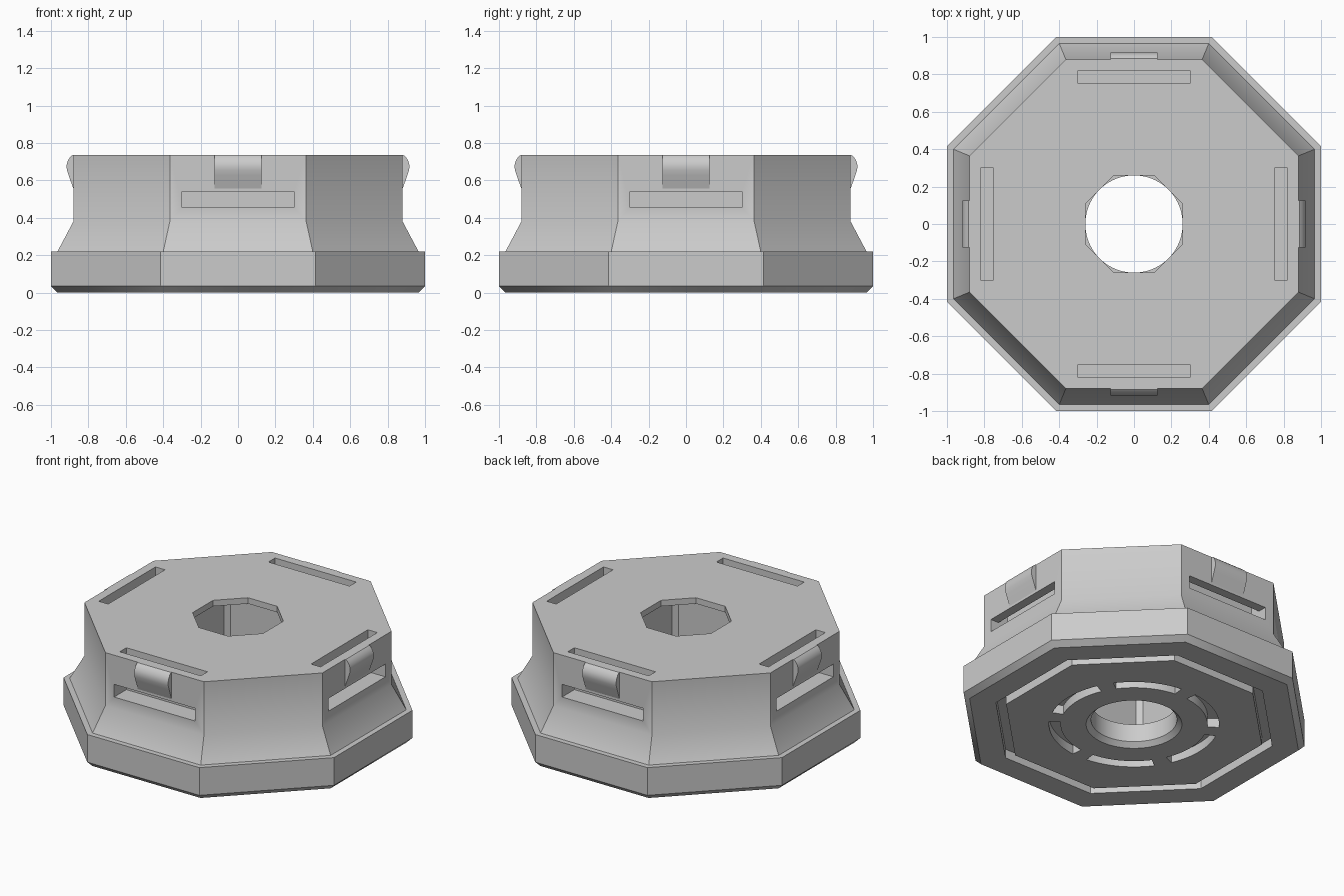
import bpy, bmesh
from math import pi, cos, sin, radians
from mathutils import Matrix

cube = bpy.data.objects.get("Cube")
if cube:
    bpy.data.objects.remove(cube, do_unlink=True)

grey = bpy.data.materials.new("light grey")
grey.use_nodes = True
grey.diffuse_color = (0.6, 0.6, 0.6, 1)
grey.node_tree.nodes["Principled BSDF"].inputs["Base Color"].default_value = (0.6, 0.6, 0.6, 1)


def loft(name, rings, loop=False, turn=0.0):
    """Skin a row of point rings; cap the ends unless the row loops."""
    bm = bmesh.new()
    rows = [[bm.verts.new(p) for p in ring] for ring in rings]
    pairs = list(zip(rows, rows[1:])) + ([(rows[-1], rows[0])] if loop else [])
    n = len(rows[0])
    for a, b in pairs:
        for i in range(n):
            j = (i + 1) % n
            bm.faces.new((a[i], a[j], b[j], b[i]))
    if not loop:
        bm.faces.new(rows[0])
        bm.faces.new(rows[-1])
    bmesh.ops.recalc_face_normals(bm, faces=bm.faces[:])
    bm.transform(Matrix.Rotation(turn, 4, 'Z'))
    mesh = bpy.data.meshes.new(name)
    bm.to_mesh(mesh)
    bm.free()
    mesh.materials.append(grey)
    obj = bpy.data.objects.new(name, mesh)
    bpy.context.collection.objects.link(obj)
    return obj


def polygon(apothem, z, sides=8):
    r = apothem / cos(pi / sides)
    return [(r * cos(2 * pi * (i + 0.5) / sides), r * sin(2 * pi * (i + 0.5) / sides), z)
            for i in range(sides)]


def extrude_x(name, section, half, turn):
    """Extrude an (outward, z) section along x on the front, then turn it."""
    return loft(name, [[(x, -d, z) for d, z in section] for x in (-half, half)], turn=turn)


def activate(obj):
    bpy.ops.object.select_all(action='DESELECT')
    obj.select_set(True)
    bpy.context.view_layer.objects.active = obj


def smooth(obj):
    activate(obj)
    bpy.ops.object.shade_smooth_by_angle(angle=radians(33))


def cut(obj, cutter):
    mod = obj.modifiers.new("cut", 'BOOLEAN')
    mod.operation = 'DIFFERENCE'
    mod.solver = 'EXACT'
    mod.object = cutter
    activate(obj)
    bpy.ops.object.modifier_apply(modifier=mod.name)
    bpy.data.objects.remove(cutter, do_unlink=True)


# Octagonal body with a chamfered foot and flared skirt
profile = [(0.965, 0), (1, 0.035), (1, 0.22), (0.965, 0.22), (0.88, 0.38), (0.88, 0.735)]
body = loft("body", [polygon(a, z) for a, z in profile])

# Centre opening: octagonal lip, square chamber, round bore with chamfer
cut(body, loft("lip_cutter", [polygon(0.26, z) for z in (0.66, 0.8)]))
s, c = 0.28, 0.25
square = [(s, -c), (s, c), (c, s), (-c, s), (-s, c), (-s, -c), (-c, -s), (c, -s)]
cut(body, loft("chamber_cutter", [[(x, y, z) for x, y in square] for z in (0.15, 0.695)]))
bore = [(0.31, -0.02), (0.26, 0.03), (0.26, 0.2)]
cut(body, loft("bore_cutter", [polygon(r, z, 64) for r, z in bore]))

# Octagonal groove under the foot
groove = [(0.75, -0.05), (0.75, 0.06), (0.81, 0.06), (0.81, -0.05)]
cut(body, loft("groove_cutter", [polygon(a, z) for a, z in groove], loop=True))

# Six curved slots around the bore
arc = [(0.445, -0.05), (0.515, -0.05), (0.515, 0.06), (0.445, 0.06)]
for k in range(6):
    angles = [radians(60 * k - 24 + 4 * i) for i in range(13)]
    cut(body, loft("arc_cutter", [[(r * cos(t), r * sin(t), z) for r, z in arc] for t in angles]))

# Strap channels from the top to each main side, and rounded catches above them
channel = [(0.75, 0.455), (0.95, 0.455), (0.95, 0.54), (0.82, 0.54), (0.82, 0.8), (0.75, 0.8)]
catch = [(0.878, 0.55), (0.905, 0.625), (0.915, 0.655), (0.917, 0.68), (0.912, 0.7),
         (0.9, 0.722), (0.885, 0.735), (0.878, 0.735)]
for k, side in enumerate(("front", "left", "back", "right")):
    cut(body, extrude_x("channel_cutter", channel, 0.3, k * pi / 2))
    smooth(extrude_x(side + "_catch", catch, 0.125, k * pi / 2))

smooth(body)
